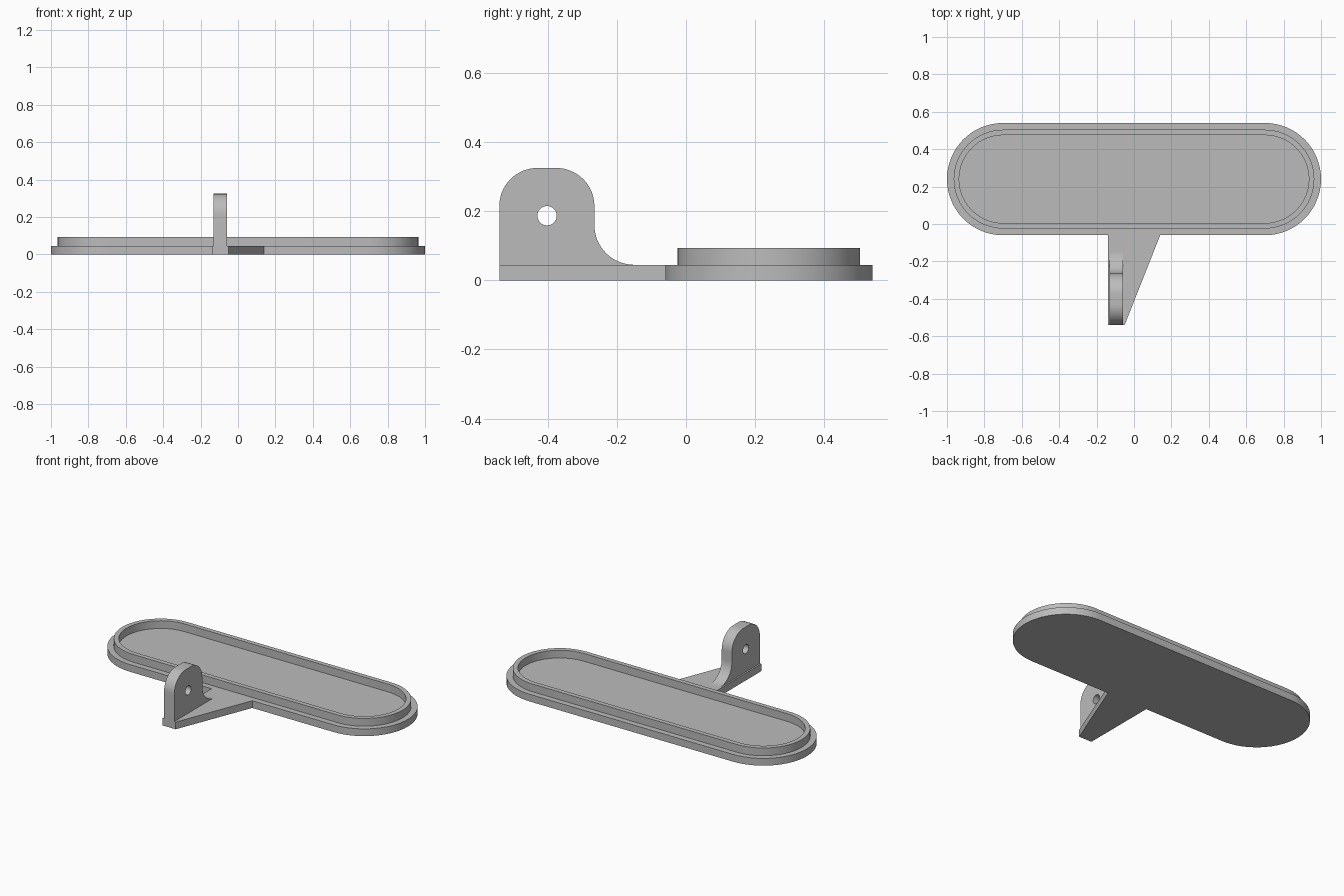
import bpy
import bmesh
from math import sin, cos, pi, radians
from mathutils import Vector

cube = bpy.data.objects.get("Cube")
if cube:
    bpy.data.objects.remove(cube, do_unlink=True)

grey = bpy.data.materials.new("plain grey")
grey.use_nodes = True
colour = (0.5, 0.5, 0.5, 1)
grey.diffuse_color = colour
grey.node_tree.nodes["Principled BSDF"].inputs["Base Color"].default_value = colour

STEP = 0.045  # thickness of the base plate


def finish(name, bm):
    """Turn a bmesh into a shaded, coloured object."""
    bmesh.ops.recalc_face_normals(bm, faces=bm.faces)
    mesh = bpy.data.meshes.new(name)
    bm.to_mesh(mesh)
    bm.free()
    mesh.materials.append(grey)
    obj = bpy.data.objects.new(name, mesh)
    bpy.context.collection.objects.link(obj)
    bpy.ops.object.select_all(action='DESELECT')
    obj.select_set(True)
    bpy.context.view_layer.objects.active = obj
    bpy.ops.object.shade_smooth_by_angle(angle=radians(30))
    return obj


def arc(cx, cy, r, start, end, steps=16):
    angles = [radians(start + (end - start) * i / steps) for i in range(steps + 1)]
    return [(cx + r * cos(a), cy + r * sin(a)) for a in angles]


def prism(name, loops, place, depth):
    """Extrude an outline, with optional holes, along a vector."""
    bm = bmesh.new()
    edges = []
    for loop in loops:
        verts = [bm.verts.new(place(*p)) for p in loop]
        edges += [bm.edges.new((v, verts[i - 1])) for i, v in enumerate(verts)]
    bmesh.ops.triangle_fill(bm, edges=edges, use_beauty=True)
    side = bmesh.ops.extrude_face_region(bm, geom=bm.faces[:], use_keep_orig=True)
    moved = [g for g in side["geom"] if isinstance(g, bmesh.types.BMVert)]
    bmesh.ops.translate(bm, verts=moved, vec=Vector(depth))
    return finish(name, bm)


# Stadium-shaped tray: a wide foot, a narrower raised rim and a recessed floor
bm = bmesh.new()
rings = []
for r, z in [(0.3, 0), (0.3, STEP), (0.264, STEP),
             (0.264, 0.093), (0.235, 0.093), (0.235, STEP)]:
    outline = arc(0.7, 0.24, r, -90, 90, 32) + arc(-0.7, 0.24, r, 90, 270, 32)
    rings.append([bm.verts.new((x, y, z)) for x, y in outline])
for low, high in zip(rings, rings[1:]):
    for i in range(len(low)):
        bm.faces.new((low[i - 1], low[i], high[i], high[i - 1]))
bm.faces.new(rings[0])
bm.faces.new(rings[-1])
finish("tray", bm)

# Tapered arm reaching forward from the tray
arm = [(-0.14, -0.06), (-0.14, -0.54), (-0.05, -0.54), (0.14, -0.06)]
prism("arm", [arm], lambda x, y: (x, y, 0), (0, 0, STEP))

# Upright lug with rounded top, fillet at the back and a pivot hole
lug = ([(-0.54, STEP)] + arc(-0.43, 0.215, 0.11, 180, 90)
       + arc(-0.375, 0.215, 0.11, 90, 0)
       + arc(-0.15, 0.16, 0.115, 180, 270))
hole = arc(-0.402, 0.187, 0.028, 0, 360, 32)[:-1]
prism("lug", [lug, hole], lambda y, z: (-0.13, y, z), (0.07, 0, 0))
